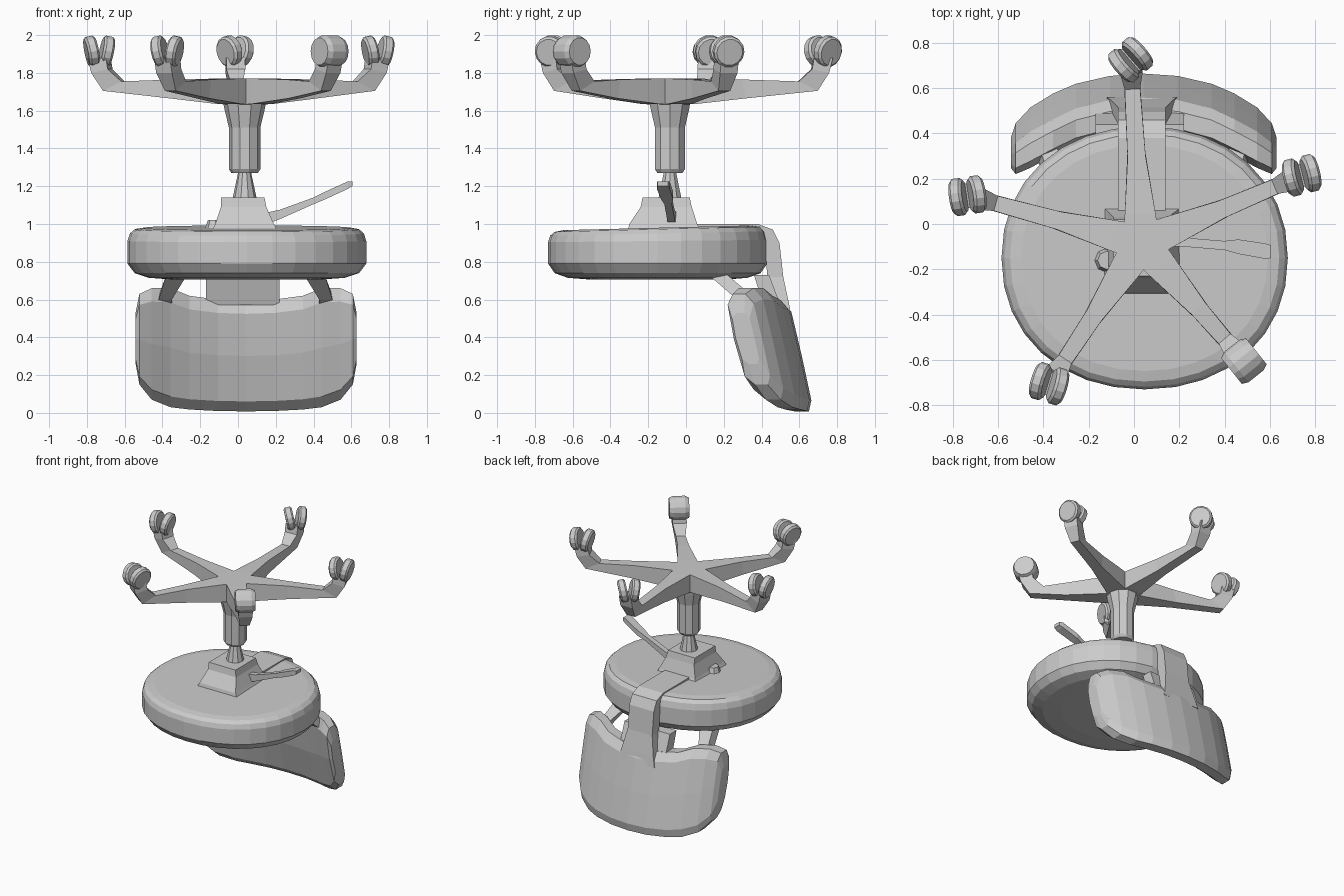
import bpy, bmesh, math
from mathutils import Vector, Matrix


def loft(name, rings):
    """Skin a list of equal-length point rings and cap both ends."""
    bm = bmesh.new()
    vs = [[bm.verts.new(p) for p in r] for r in rings]
    n = len(rings[0])
    for a, b in zip(vs, vs[1:]):
        for i in range(n):
            j = (i + 1) % n
            bm.faces.new((a[i], a[j], b[j], b[i]))
    bm.faces.new(vs[0])
    bm.faces.new(vs[-1])
    bmesh.ops.recalc_face_normals(bm, faces=bm.faces)
    me = bpy.data.meshes.new(name)
    bm.to_mesh(me)
    bm.free()
    ob = bpy.data.objects.new(name, me)
    bpy.context.collection.objects.link(ob)
    return ob


def ellipse(cx, cy, z, rx, ry, n, tilt=0.0, power=1.0):
    pts = []
    for i in range(n):
        a = 2 * math.pi * i / n
        c, s = math.cos(a), math.sin(a)
        x = math.copysign(abs(c) ** power, c) * rx
        y = math.copysign(abs(s) ** power, s) * ry
        pts.append((cx + x, cy + y, z + tilt * y))
    return pts


def rect(x0, x1, y0, y1, z):
    return [(x0, y0, z), (x1, y0, z), (x1, y1, z), (x0, y1, z)]


def strip(name, secs):
    """Bar swept in the y-z plane: each section is (y, z), (y, z), x0, x1."""
    return loft(name, [[(x0, *a), (x1, *a), (x1, *b), (x0, *b)]
                       for a, b, x0, x1 in secs])


# Seat cushion, upside down
seat_profile = [(0.705, 0.6, 0), (0.715, 0.82, 0), (0.74, 0.94, 0),
                (0.79, 1.0, 0), (0.91, 1.0, 0.01), (0.95, 0.98, 0.02),
                (0.972, 0.94, 0.025), (0.98, 0.86, 0.025)]
loft("seat", [ellipse(0.047, -0.15, z, 0.632 * s, 0.58 * s, 32, t, 0.94)
              for z, s, t in seat_profile])

# Curved backrest: cross-sections swept from side to side
back_cols = [(-0.585, 0.26, 0.53, 0.10), (-0.565, 0.15, 0.63, 0.15),
             (-0.50, 0.07, 0.66, 0.175), (-0.40, 0.03, 0.66, 0.175),
             (-0.30, 0.018, 0.62, 0.175), (-0.15, 0.01, 0.60, 0.17),
             (0.0, 0.008, 0.595, 0.17)]
cols = back_cols + [(-x, b, t, d) for x, b, t, d in reversed(back_cols[:-1])]
section = [(0.0, 0.4), (0.09, 0.1), (0.5, 0.0), (0.88, 0.04), (1, 0.3),
           (1, 0.75), (0.9, 0.97), (0.5, 1.0), (0.1, 1.0), (0.0, 0.85)]
rings = []
for x, zb, zt, d in cols:
    ring = []
    for v, u in section:
        z = zb + (zt - zb) * v
        rear = 0.678 - 0.215 * z - 0.195 * (abs(x) / 0.585) ** 2.2
        ring.append((x + 0.043, rear - 0.085 + (u - 0.5) * d, z))
    rings.append(ring)
loft("backrest", rings)

# Bracket bent over the seat edge into the backrest
strip("back_bracket", [
    ((0.0, 0.95), (0.0, 1.0), -0.07, 0.14),
    ((0.36, 0.95), (0.38, 1.0), -0.07, 0.14),
    ((0.41, 0.93), (0.46, 0.97), -0.07, 0.14),
    ((0.42, 0.88), (0.495, 0.9), -0.07, 0.14),
    ((0.43, 0.72), (0.515, 0.72), -0.07, 0.14),
    ((0.42, 0.58), (0.545, 0.58), -0.10, 0.17),
    ((0.46, 0.48), (0.56, 0.50), -0.12, 0.19)])
strip("back_bracket_web", [((0.36, 0.73), (0.44, 0.73), -0.17, 0.22),
                           ((0.41, 0.57), (0.50, 0.57), -0.17, 0.22)])

# Side struts between seat and backrest
for side, name in ((-1, "left_strut"), (1, "right_strut")):
    strip(name, [((0.12, 0.73), (0.22, 0.73), 0.04 + side * 0.31, 0.04 + side * 0.42),
                 ((0.27, 0.60), (0.35, 0.62), 0.04 + side * 0.39, 0.04 + side * 0.46),
                 ((0.38, 0.54), (0.44, 0.56), 0.04 + side * 0.39, 0.04 + side * 0.46)])

# Tilt mechanism under the seat
CX, CY = 0.035, -0.085
loft("mechanism", [rect(-0.14, 0.21, -0.31, 0.08, 0.96),
                   rect(-0.12, 0.19, -0.30, 0.06, 1.0),
                   rect(-0.09, 0.15, -0.24, 0.03, 1.09),
                   rect(-0.09, 0.14, -0.23, 0.02, 1.14)])
loft("mechanism_knob", [ellipse(-0.12, -0.16, 0.96, 0.06, 0.06, 8),
                        ellipse(-0.12, -0.16, 1.02, 0.04, 0.04, 8)])

# Gas lift and column
loft("gas_lift", [ellipse(CX, CY, z, r, r, 10) for z, r in
                  ((1.13, 0.065), (1.27, 0.035), (1.30, 0.035))])
loft("column", [ellipse(CX, CY, z, r, r, 10) for z, r in
                ((1.27, 0.07), (1.29, 0.083), (1.51, 0.083), (1.60, 0.105),
                 (1.65, 0.115), (1.77, 0.115))])

# Height lever
loft("height_lever", [[(x, y - w, z), (x, y + w, z), (x, y + w, z + t), (x, y - w, z + t)]
                      for x, y, z, w, t in
                      ((0.10, -0.07, 0.98, 0.025, 0.07), (0.22, -0.08, 1.025, 0.02, 0.05),
                       (0.40, -0.095, 1.105, 0.02, 0.035), (0.46, -0.10, 1.13, 0.032, 0.04),
                       (0.58, -0.12, 1.185, 0.034, 0.04), (0.605, -0.122, 1.20, 0.028, 0.025))])


def wheel(name, centre, axis, radius, width):
    rot = axis.normalized().to_track_quat('Z', 'Y').to_matrix().to_4x4()
    m = Matrix.Translation(centre) @ rot
    prof = ((-0.5, 0.85), (-0.3, 1), (0.3, 1), (0.5, 0.85))
    loft(name, [[m @ Vector(p) for p in ellipse(0, 0, h * width, radius * s, radius * s, 14)]
                for h, s in prof])


# Five arms, each with a caster: end position, wheel axis, split or single wheel
casters = [((-0.735, 0.125), (1, 0.15), True), ((0.74, 0.215), (1, 0.25), True),
           ((-0.015, 0.725), (0.75, 0.65), True), ((-0.375, -0.705), (1, -0.3), True),
           ((0.485, -0.605), (0.75, 0.6), False)]
up = Vector((0, 0, 1))
for k, ((ex, ey), ax, split) in enumerate(casters, 1):
    hub = Vector((CX, CY, 0))
    out = Vector((ex - CX, ey - CY, 0))
    d = out.length
    out.normalize()
    side = Vector((-out.y, out.x, 0))
    rings = []
    for r0, z0, r1, z1, w in ((0.0, 1.63, 0.0, 1.77, 0.08), (0.13, 1.635, 0.13, 1.77, 0.068),
                              (0.40, 1.665, 0.38, 1.765, 0.04),
                              (d - 0.03, 1.705, d - 0.13, 1.755, 0.034),
                              (d + 0.03, 1.80, d - 0.06, 1.82, 0.05),
                              (d + 0.05, 1.88, d - 0.05, 1.88, 0.05)):
        a, b = hub + out * r0 + up * z0, hub + out * r1 + up * z1
        rings.append([a - side * w, a + side * w, b + side * w, b - side * w])
    loft(f"base_arm_{k}", rings)

    axis = Vector((*ax, 0)).normalized()
    c = Vector((ex, ey, 1.914))
    if split:
        # Two wheels leaning apart to leave a V-shaped gap
        for s in (-1, 1):
            wheel(f"caster_{k}_wheel_{'a' if s < 0 else 'b'}", c + axis * s * 0.04,
                  axis * s - up * 0.2, 0.083, 0.058)
    else:
        wheel(f"caster_{k}_wheel", c, axis, 0.086, 0.14)
